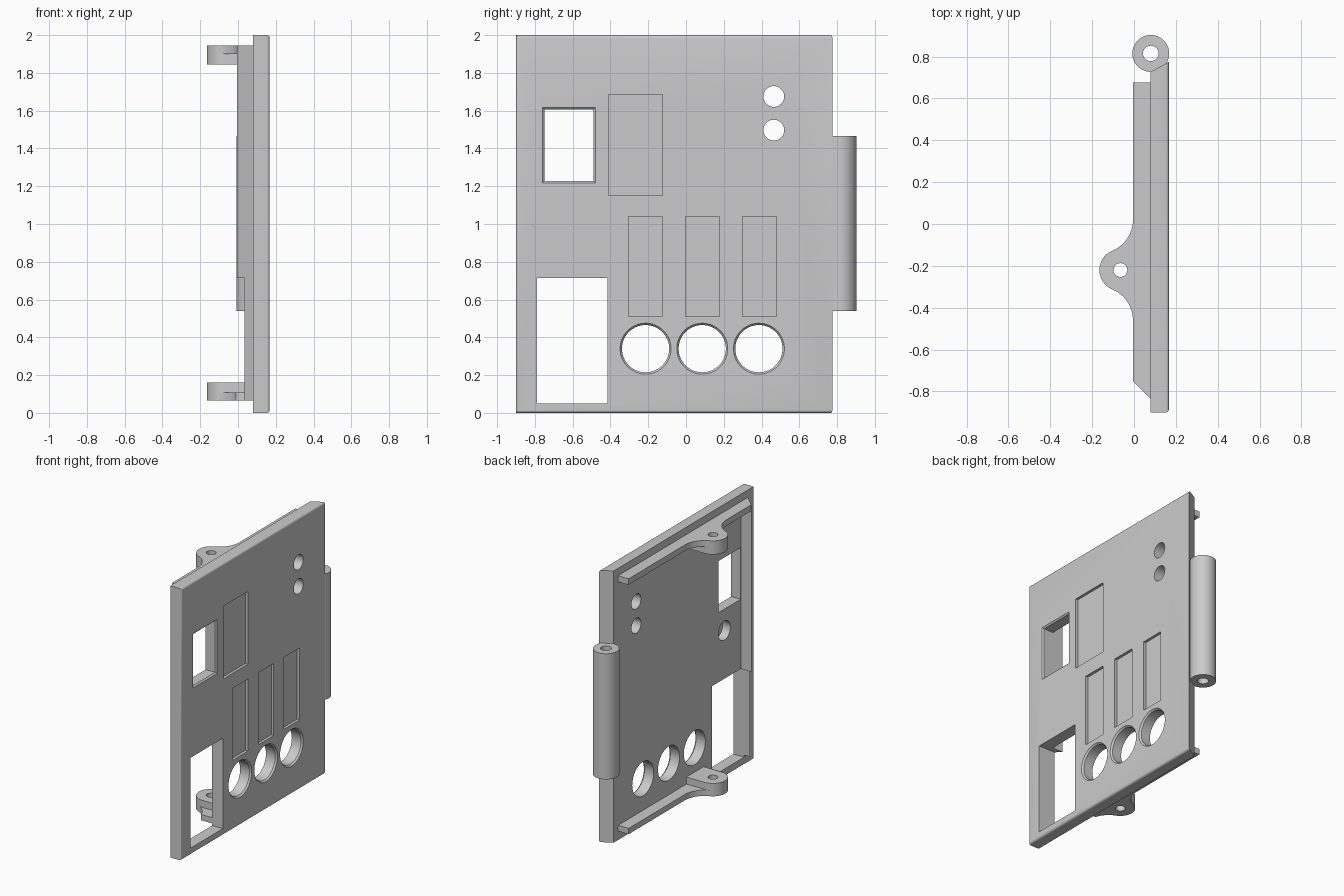
import bpy
import bmesh
import math

if "Cube" in bpy.data.objects:
    bpy.data.objects.remove(bpy.data.objects["Cube"], do_unlink=True)

grey = bpy.data.materials.new("plain_grey")
grey.use_nodes = True
grey.diffuse_color = (0.6, 0.6, 0.6, 1)
grey.node_tree.nodes["Principled BSDF"].inputs["Base Color"].default_value = (0.6, 0.6, 0.6, 1)

BACK, FRONT, RIB = 0.08, 0.167, -0.005   # depths along x
LUG_X, LUG_Y, LUG_R = -0.065, -0.22, 0.1


def loft(name, rings):
    """Solid through matching rings of 3D points."""
    bm = bmesh.new()
    loops = [[bm.verts.new(p) for p in ring] for ring in rings]
    n = len(loops[0])
    for a, b in zip(loops, loops[1:]):
        for i in range(n):
            j = (i + 1) % n
            bm.faces.new((a[i], a[j], b[j], b[i]))
    bm.faces.new(loops[0])
    bm.faces.new(loops[-1])
    bmesh.ops.recalc_face_normals(bm, faces=bm.faces)
    mesh = bpy.data.meshes.new(name)
    bm.to_mesh(mesh)
    bm.free()
    mesh.materials.append(grey)
    obj = bpy.data.objects.new(name, mesh)
    bpy.context.collection.objects.link(obj)
    return obj


def upright(name, outline, z0, z1):
    return loft(name, [[(x, y, z) for x, y in outline] for z in (z0, z1)])


def arc(cx, cy, r, a0, a1, steps):
    return [(cx + r * math.cos(math.radians(a0 + (a1 - a0) * i / steps)),
             cy + r * math.sin(math.radians(a0 + (a1 - a0) * i / steps)))
            for i in range(steps + 1)]


def circle(cx, cy, r, n=48):
    return arc(cx, cy, r, 0, 360, n)[:-1]


def cut(obj, cutter):
    cutter.hide_render = True
    mod = obj.modifiers.new("cut", 'BOOLEAN')
    mod.object = cutter
    mod.solver = 'EXACT'
    bpy.context.view_layer.objects.active = obj
    bpy.ops.object.modifier_apply(modifier=mod.name)
    bpy.data.objects.remove(cutter, do_unlink=True)


def rect(y0, y1, z0, z1, grow=0):
    return [(y0 - grow, z0 - grow), (y1 + grow, z0 - grow),
            (y1 + grow, z1 + grow), (y0 - grow, z1 + grow)]


def cutter_along_x(outlines):
    return loft("cutter", [[(x, y, z) for y, z in pts] for x, pts in outlines])


def box_cut(obj, x0, x1, *r):
    cut(obj, cutter_along_x([(x0, rect(*r)), (x1, rect(*r))]))


# Panel with rounded front edges and a slanted hinge side
panel = upright("panel", [(BACK, -0.9), (FRONT, -0.9), (FRONT, 0.775), (BACK, 0.727)], 0, 2)
bm = bmesh.new()
bm.from_mesh(panel.data)
edges = [e for e in bm.edges if all(v.co.x > 0.16 for v in e.verts)
         and not all(v.co.y > 0.7 for v in e.verts)]
bmesh.ops.bevel(bm, geom=edges, offset=0.015, segments=4, profile=0.5, affect='EDGES')
bm.to_mesh(panel.data)
bm.free()

# Through windows
BIG_WINDOW = (-0.79, -0.415, 0.05, 0.715)
box_cut(panel, -0.2, 0.3, *BIG_WINDOW)
SMALL = (-0.75, -0.49, 1.227, 1.607)
cut(panel, cutter_along_x([(-0.2, rect(*SMALL)), (FRONT - 0.01, rect(*SMALL)),
                           (FRONT, rect(*SMALL, 0.01)), (0.2, rect(*SMALL, 0.01))]))

# Shallow label recesses
box_cut(panel, FRONT - 0.02, 0.2, -0.41, -0.125, 1.15, 1.685)
for y in (-0.305, -0.003, 0.298):
    box_cut(panel, FRONT - 0.02, 0.2, y, y + 0.18, 0.51, 1.04)

# Three large holes with eased lips
for y in (-0.214, 0.086, 0.386):
    hole, lip = circle(y, 0.34, 0.125, 64), circle(y, 0.34, 0.135, 64)
    cut(panel, cutter_along_x([(0, hole), (FRONT - 0.012, hole), (FRONT, lip), (0.2, lip)]))

# Two small holes, and a blind socket in the back
for z in (1.675, 1.497):
    cut(panel, cutter_along_x([(0, circle(0.465, z, 0.055)), (0.2, circle(0.465, z, 0.055))]))
socket = circle(-0.56, 1.07, 0.07)
cut(panel, cutter_along_x([(0, socket), (FRONT - 0.025, socket)]))

# Hinge barrel
barrel = upright("hinge_barrel", circle(BACK, 0.815, 0.088, 64), 0.54, 1.465)
cut(barrel, upright("cutter", circle(BACK, 0.815, 0.037, 32), 0.4, 1.6))

# Ribs with a flared lug, and a thicker boss around the lug hole
half = arc(RIB - 0.16, LUG_Y + 0.24, 0.16, 0, -67.4, 14) + arc(LUG_X, LUG_Y, LUG_R, 112.6, 180, 14)[1:]
flare = half + [(x, 2 * LUG_Y - y) for x, y in reversed(half[:-1])]
rib_outline = [(BACK + 0.005, 0.675), (RIB, 0.675)] + flare + [(RIB, -0.75), (BACK, -0.835), (BACK + 0.005, -0.835)]
boss_outline = [(BACK + 0.005, LUG_Y + LUG_R)] + arc(LUG_X, LUG_Y, LUG_R, 90, 270, 28) + [(BACK + 0.005, LUG_Y - LUG_R)]
parts = [panel, barrel]
for side, rib_z, boss_z in (("top", (1.9, 1.945), (1.845, 1.944)),
                            ("bottom", (0.065, 0.108), (0.066, 0.16))):
    rib = upright(side + "_rib", rib_outline, *rib_z)
    boss = upright(side + "_lug_boss", boss_outline, *boss_z)
    for part in (rib, boss):
        cut(part, upright("cutter", circle(LUG_X, LUG_Y, 0.033, 32), -0.1, 2.1))
        parts.append(part)
    if side == "bottom":
        box_cut(rib, -0.3, 0.3, *BIG_WINDOW)

# Wedge rail along the free edge
rail = upright("edge_rail", [(BACK + 0.005, -0.835), (BACK, -0.835), (RIB, -0.752), (BACK + 0.005, -0.752)], 0.066, 1.944)
box_cut(rail, -0.3, 0.3, *BIG_WINDOW)
parts.append(rail)

for part in parts:
    bpy.ops.object.select_all(action='DESELECT')
    part.select_set(True)
    bpy.context.view_layer.objects.active = part
    bpy.ops.object.shade_smooth_by_angle(angle=math.radians(30))
